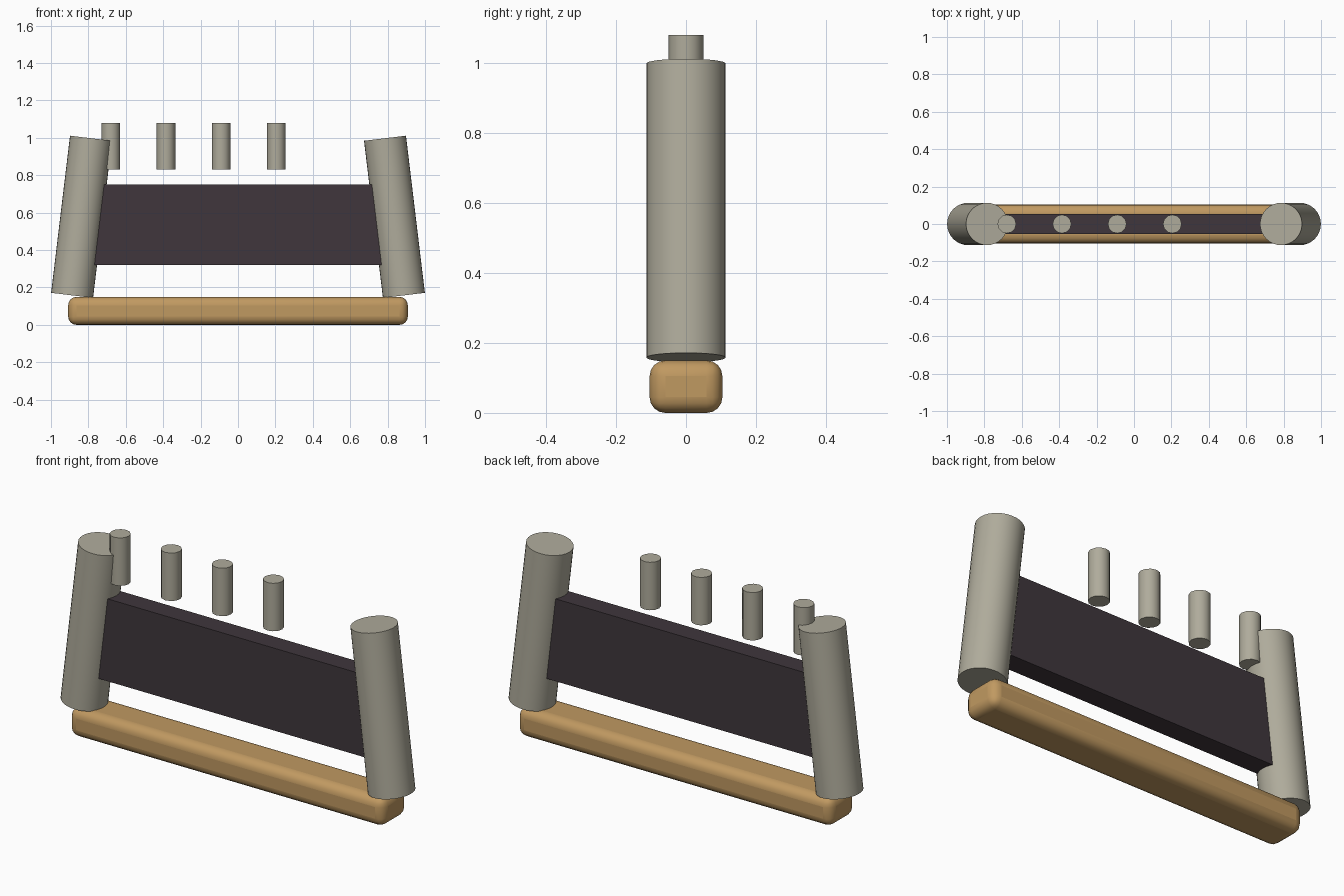
import bpy
import math
from mathutils import Vector

cube = bpy.data.objects.get("Cube")
if cube:
    bpy.data.objects.remove(cube, do_unlink=True)


def make_material(name, rgb):
    mat = bpy.data.materials.new(name)
    mat.use_nodes = True
    colour = (*rgb, 1)
    mat.diffuse_color = colour
    bsdf = next(n for n in mat.node_tree.nodes if n.type == "BSDF_PRINCIPLED")
    bsdf.inputs["Base Color"].default_value = colour
    return mat


stone = make_material("warm grey", (0.43, 0.41, 0.33))
wood = make_material("tan wood", (0.53, 0.32, 0.12))
dark = make_material("dark plum", (0.05, 0.037, 0.045))


def finish(obj, name, mat):
    obj.name = name
    obj.data.materials.append(mat)
    bpy.ops.object.shade_smooth_by_angle(angle=math.radians(40))
    return obj


def box(name, mat, size, z, bevel=0):
    bpy.ops.mesh.primitive_cube_add(size=1, location=(0, 0, z))
    obj = bpy.context.object
    obj.scale = size
    bpy.ops.object.transform_apply(location=False, rotation=False, scale=True)
    if bevel:
        mod = obj.modifiers.new("rounded edges", "BEVEL")
        mod.width = bevel
        mod.segments = 4
    return finish(obj, name, mat)


def rod(name, mat, start, end, radius, sides):
    start, end = Vector(start), Vector(end)
    axis = end - start
    bpy.ops.mesh.primitive_cylinder_add(vertices=sides, radius=radius,
                                        depth=axis.length, location=(start + end) / 2)
    obj = bpy.context.object
    obj.rotation_euler = (0, math.atan2(axis.x, axis.z), 0)
    return finish(obj, name, mat)


# Rounded wooden base and the dark panel held between the posts
box("base", wood, (1.816, 0.208, 0.15), 0.075, bevel=0.045)
box("panel", dark, (1.64, 0.106, 0.43), 0.535)

# Inward-leaning side posts
for side, label in ((1, "left"), (-1, "right")):
    rod(label + "_post", stone, (side * 0.887, 0, 0.158),
        (side * 0.786, 0, 0.998), 0.113, 32)

# Row of floating pegs
for i in range(4):
    x = -0.68 + i * 0.295
    rod(f"peg_{i + 1}", stone, (x, 0, 0.83), (x, 0, 1.08), 0.05, 12)
